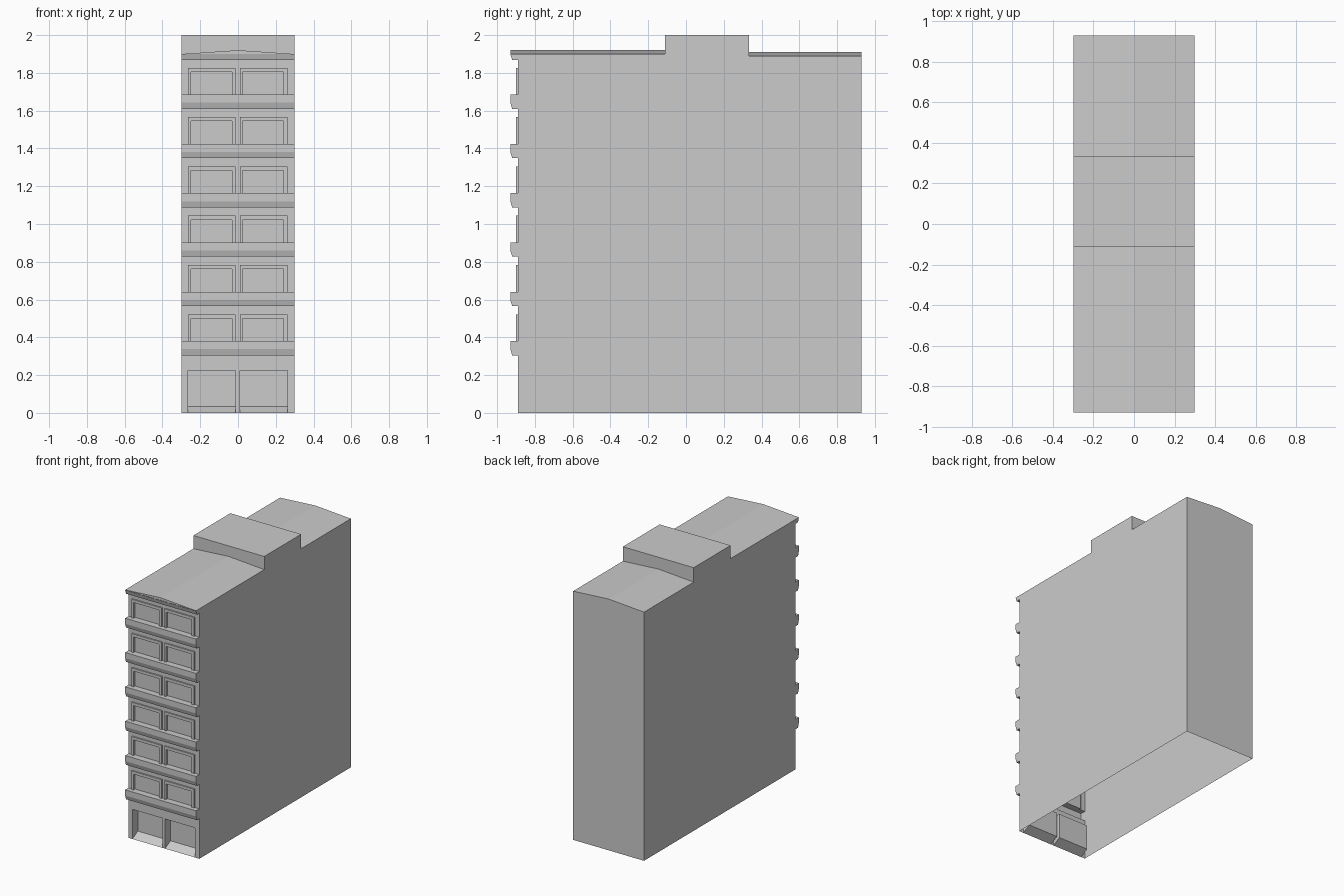
import bpy
from mathutils import Vector

if "Cube" in bpy.data.objects:
    bpy.data.objects.remove(bpy.data.objects["Cube"])

W = 0.298                    # half width
YW, YB, YR = -0.89, -0.93, 0.93   # wall, balcony front, rear
Y1, Y2 = -0.11, 0.333        # roof block start and end
BANDS = [0.305 + 0.261 * i for i in range(6)]


def make(name, polys):
    """polys: list of (points, outward direction hint)"""
    verts, faces = [], []
    for pts, hint in polys:
        v = [Vector(p) for p in pts]
        n = Vector((0, 0, 0))
        for a, b in zip(v, v[1:] + v[:1]):
            n += a.cross(b)
        if n.dot(Vector(hint)) < 0:
            v.reverse()
        faces.append(range(len(verts), len(verts) + len(v)))
        verts += v
    me = bpy.data.meshes.new(name)
    me.from_pydata([tuple(p) for p in verts], [], [tuple(f) for f in faces])
    ob = bpy.data.objects.new(name, me)
    bpy.context.collection.objects.link(ob)
    return ob


def rect(x0, x1, z0, z1, y=YW):
    return [(x0, y, z0), (x1, y, z0), (x1, y, z1), (x0, y, z1)], (0, -1, 0)


def strip(a, b, hint):
    """Full-width quad between two (y, z) profile points"""
    return [(-W, *a), (W, *a), (W, *b), (-W, *b)], hint


def niche(loops):
    """Stepped rectangular frame from loops of (x0, x1, z0, z1, y)"""
    out = []
    for k, (p, q) in enumerate(zip(loops, loops[1:])):
        P, Q = rect(*p)[0], rect(*q)[0]
        raised = q[4] < p[4]
        for i, d in ((1, 1), (2, 0), (3, -1), (0, 0)):
            if i == 0 and k < len(loops) - 2:
                continue          # frame stands open on the balcony
            j = (i + 1) % 4
            h = Vector((d, 0, {2: 1, 0: -1}.get(i, 0)))
            if not raised:
                h = -h
            if abs(p[4] - q[4]) < 1e-6:
                h = Vector((0, -1, 0))
            out.append(([P[i], P[j], Q[j], Q[i]], h))
    return out + [rect(*loops[-1])]


def wall(z0, z1, hz0, hz1, holes):
    """Facade strip with rectangular openings"""
    out = [rect(-W, W, hz1, z1)]
    if hz0 > z0:
        out.append(rect(-W, W, z0, hz0))
    xs = [-W] + [x for h in holes for x in h] + [W]
    return out + [rect(xs[i], xs[i + 1], hz0, hz1) for i in range(0, len(xs), 2)]


# front profile with balcony bands
front = [(YW, 0)]
for z in BANDS:
    front += [(YW, z), (-0.92, z), (YB, z + 0.032), (YB, z + 0.075), (YW, z + 0.075)]
front += [(YW, 1.867), (-0.92, 1.867), (YB, 1.90)]

# side and rear walls, open underneath
side = front + [(Y1, 1.90), (Y1, 2.0), (Y2, 2.0), (Y2, 1.89), (YR, 1.89), (YR, 0)]
shell = [([(s * W, y, z) for y, z in side], (s, 0, 0)) for s in (-1, 1)]
shell.append(([(-W, YR, 0), (W, YR, 0), (W, YR, 1.89), (0, YR, 1.91), (-W, YR, 1.89)], (0, 1, 0)))
make("side_and_rear_walls", shell)

# low gabled roofs
roof = []
for ya, yb, e in ((YB, Y1, 1.90), (Y2, YR, 1.89)):
    for s in (-1, 1):
        roof.append(([(s * W, ya, e), (0, ya, e + 0.02), (0, yb, e + 0.02), (s * W, yb, e)], (0, 0, 1)))
roof.append(([(-W, YB, 1.90), (W, YB, 1.90), (0, YB, 1.92)], (0, -1, 0)))
make("gabled_roof", roof)

# raised roof block
block = [strip((Y1, 2.0), (Y2, 2.0), (0, 0, 1))]
for y, e, d in ((Y1, 1.90, -1), (Y2, 1.89, 1)):
    block.append(([(-W, y, e), (0, y, e + 0.02), (W, y, e), (W, y, 2.0), (-W, y, 2.0)], (0, d, 0)))
make("roof_block", block)

# balcony bands and cornice
bands = []
for z in BANDS + [1.867]:
    bands.append(strip((YW, z), (-0.92, z), (0, 0, -1)))
    bands.append(strip((-0.92, z), (YB, z + 0.032), (0, -1, -0.3)))
    if z < 1.8:
        bands.append(strip((YB, z + 0.032), (YB, z + 0.075), (0, -1, 0)))
        bands.append(strip((YB, z + 0.075), (YW, z + 0.075), (0, 0, 1)))
make("balcony_bands", bands)

# facade walls, framed windows and ground floor openings
holes = [(-0.265, -0.012), (0.01, 0.262)]
facade = wall(0, BANDS[0], 0, 0.225, holes)
windows, doors = [], []
for x0, x1 in holes:
    doors += niche([(x0, x1, 0, 0.225, YW), (x0, x1, 0.035, 0.225, -0.825)])
for z, ztop in zip(BANDS, BANDS[1:] + [1.867]):
    b = z + 0.075
    facade += wall(b, ztop, b, z + 0.217, holes)
    for x0, x1 in holes:
        inner = (x0 + 0.015, x1 - 0.021, b, z + 0.195)
        windows += niche([(x0, x1, b, z + 0.217, YW), (x0, x1, b, z + 0.217, -0.90),
                          (*inner, -0.90), (*inner, -0.88)])
make("facade_wall", facade)
make("framed_windows", windows)
make("ground_floor_openings", doors)
